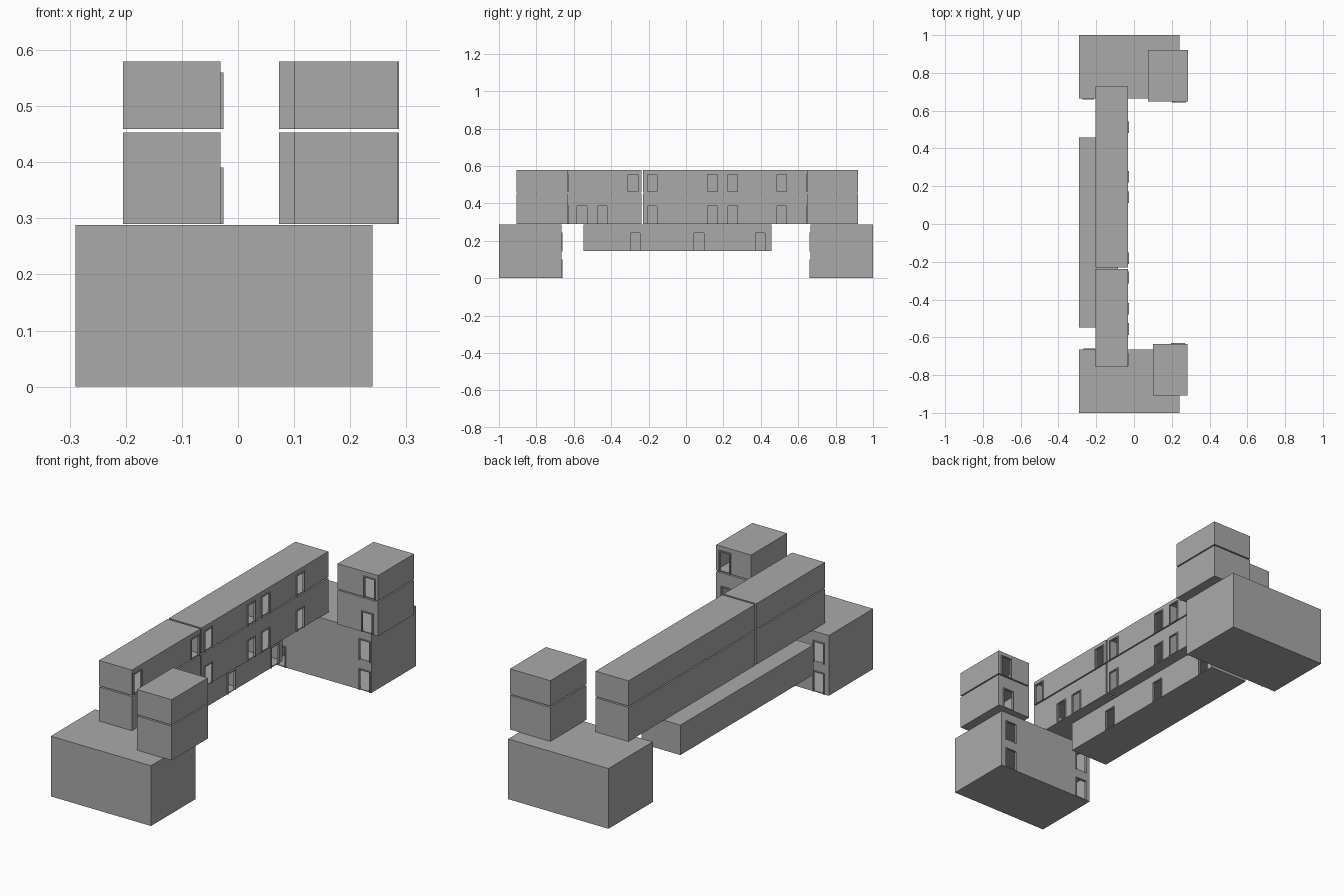
import bpy, bmesh
from mathutils import Vector

if "Cube" in bpy.data.objects:
    bpy.data.objects.remove(bpy.data.objects["Cube"])

T = 0.004          # wall thickness
DOOR_W = 0.052     # clear door width
DOOR_H = 0.096     # clear door height
FRAME = 0.005      # frame width and projection

concrete = bpy.data.materials.new("plain grey")
concrete.diffuse_color = (0.4, 0.4, 0.4, 1)
concrete.use_nodes = True
concrete.node_tree.nodes["Principled BSDF"].inputs["Base Color"].default_value = concrete.diffuse_color


def add_box(bm, x0, x1, y0, y1, z0, z1):
    if min(x1 - x0, y1 - y0, z1 - z0) < 1e-5:
        return
    r = bmesh.ops.create_cube(bm, size=1)
    for v in r["verts"]:
        v.co = Vector(((x0 + x1) / 2 + v.co.x * (x1 - x0),
                       (y0 + y1) / 2 + v.co.y * (y1 - y0),
                       (z0 + z1) / 2 + v.co.z * (z1 - z0)))


def finish(bm, name):
    mesh = bpy.data.meshes.new(name)
    bm.to_mesh(mesh)
    bm.free()
    mesh.materials.append(concrete)
    bpy.context.collection.objects.link(bpy.data.objects.new(name, mesh))


def room(name, x0, x1, y0, y1, z0, z1, side, doors):
    """Hollow room; one wall (side) has door openings centred on 'doors'."""
    bm, frames = bmesh.new(), bmesh.new()

    # floor and roof slabs
    add_box(bm, x0, x1, y0, y1, z0, z0 + T)
    add_box(bm, x0, x1, y0, y1, z1 - T, z1)
    za, zb = z0 + T, z1 - T

    # plain walls
    if side != "+x":
        add_box(bm, x1 - T, x1, y0 + T, y1 - T, za, zb)
    add_box(bm, x0, x0 + T, y0 + T, y1 - T, za, zb)
    if side != "-y":
        add_box(bm, x0, x1, y0, y0 + T, za, zb)
    if side != "+y":
        add_box(bm, x0, x1, y1 - T, y1, za, zb)

    # put a piece into the door wall: a..b along it, d0..d1 outwards
    def piece(target, a, b, d0, d1, lo, hi):
        if side == "+x":
            add_box(target, x1 + d0, x1 + d1, a, b, lo, hi)
        elif side == "+y":
            add_box(target, a, b, y1 + d0, y1 + d1, lo, hi)
        else:
            add_box(target, a, b, y0 - d1, y0 - d0, lo, hi)

    start, end = (y0 + T, y1 - T) if side == "+x" else (x0, x1)
    top = z0 + DOOR_H
    for c in sorted(doors):
        a, b = c - DOOR_W / 2, c + DOOR_W / 2
        piece(bm, start, a, -T, 0, za, zb)
        piece(bm, a, b, -T, 0, top, zb)
        # projecting frame: two jambs and a head
        piece(frames, a - FRAME, a, -T / 2, FRAME, z0, top)
        piece(frames, b, b + FRAME, -T / 2, FRAME, z0, top)
        piece(frames, a - FRAME, b + FRAME, -T / 2, FRAME, top, top + FRAME)
        start = b
    piece(bm, start, end, -T, 0, za, zb)
    finish(bm, name)
    finish(frames, name + "_door_frames")


# two-storey base blocks at each end
for i, (z0, z1) in enumerate([(0, 0.144), (0.144, 0.288)]):
    room(f"front_block_{i}", -0.29, 0.24, -1.0, -0.665, z0, z1, "+y", [-0.237, 0.185])
    room(f"back_block_{i}", -0.29, 0.24, 0.665, 1.0, z0, z1, "-y", [-0.242, 0.205])

# raised lower wing between the blocks
for i, (y0, y1, d) in enumerate([(-0.547, -0.21, -0.272), (-0.21, 0.123, 0.069),
                                 (0.123, 0.457, 0.397)]):
    room(f"lower_wing_{i}", -0.29, -0.085, y0, y1, 0.145, 0.288, "+x", [d])

# storeys above: long bar of rooms and the two small towers
storeys = [(0.29, 0.453, [-0.556, -0.448], 0.228, 0.231),
           (0.459, 0.58, [-0.717, -0.283], 0.238, 0.243)]
for i, (z0, z1, d, front_d, back_d) in enumerate(storeys):
    bays = [(-0.757, -0.497, [d[0]]), (-0.497, -0.239, [d[1]]),
            (-0.23, 0.198, [-0.181, 0.142]), (0.198, 0.727, [0.25, 0.512])]
    for j, (y0, y1, doors) in enumerate(bays):
        room(f"upper_bar_{i}_{j}", -0.205, -0.031, y0, y1, z0, z1, "+x", doors)
    room(f"front_tower_{i}", 0.10, 0.284, -0.907, -0.634, z0, z1, "+y", [front_d])
    room(f"back_tower_{i}", 0.073, 0.287, 0.648, 0.92, z0, z1, "-y", [back_d])
